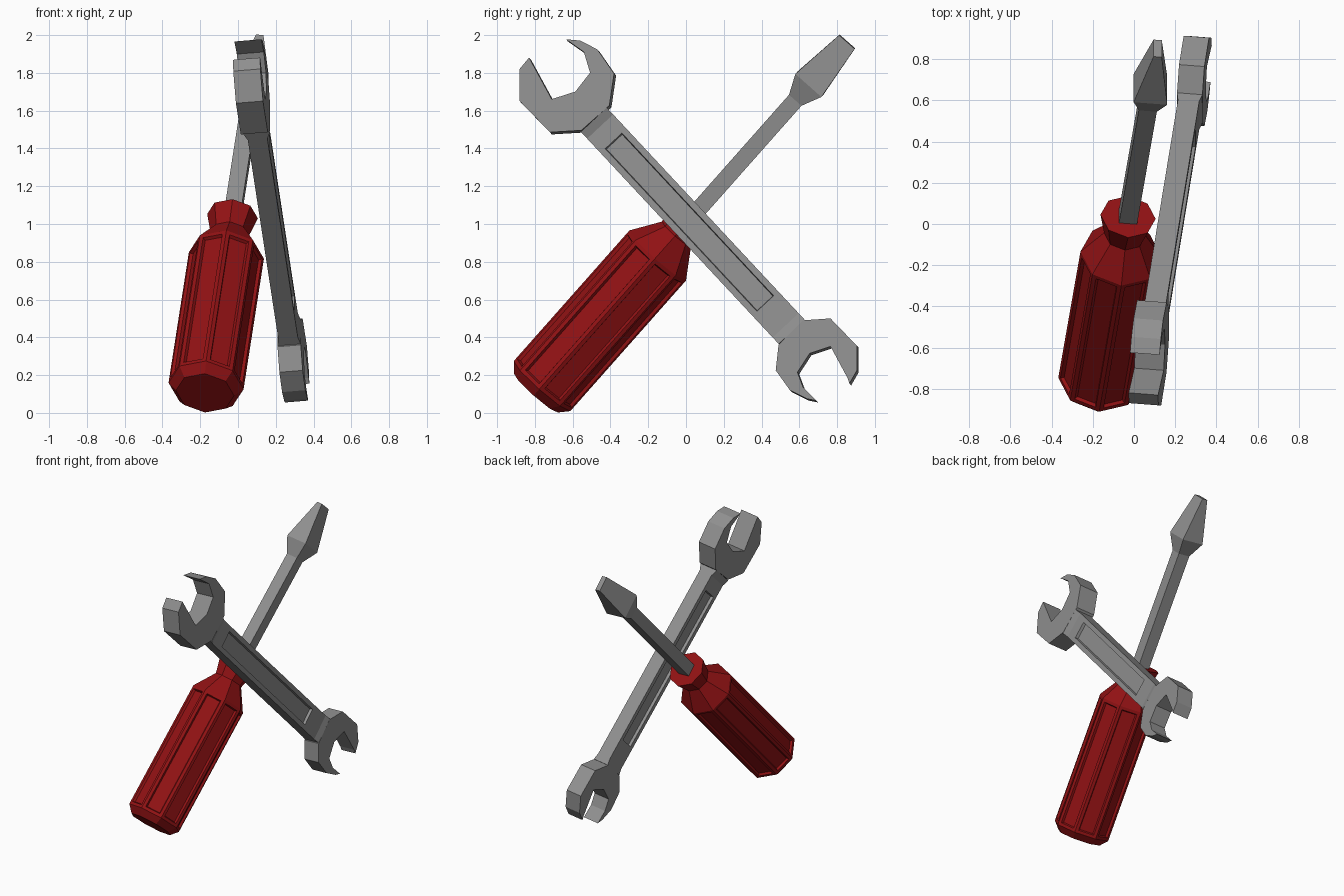
import bpy, bmesh, math
from mathutils import Vector

if "Cube" in bpy.data.objects:
    bpy.data.objects.remove(bpy.data.objects["Cube"])


def material(name, rgb):
    m = bpy.data.materials.new(name)
    m.diffuse_color = (*rgb, 1)
    m.use_nodes = True
    m.node_tree.nodes["Principled BSDF"].inputs["Base Color"].default_value = m.diffuse_color
    return m


STEEL = material("grey steel", (0.28, 0.28, 0.28))
RED = material("red plastic", (0.29, 0.006, 0.007))


def finish(bm, name, mat):
    me = bpy.data.meshes.new(name)
    bm.to_mesh(me)
    bm.free()
    me.materials.append(mat)
    ob = bpy.data.objects.new(name, me)
    bpy.context.collection.objects.link(ob)
    return ob


def loft(rings):
    """Skin a list of equal-length point rings, capped at both ends."""
    bm = bmesh.new()
    vs = [[bm.verts.new(p) for p in r] for r in rings]
    n = len(vs[0])
    spans = []
    for a, b in zip(vs, vs[1:]):
        spans.append([bm.faces.new((a[i], a[(i + 1) % n], b[(i + 1) % n], b[i])) for i in range(n)])
    bm.faces.new(vs[0])
    bm.faces.new(vs[-1])
    bmesh.ops.recalc_face_normals(bm, faces=bm.faces[:])
    bm.normal_update()
    return bm, spans


def recess(bm, faces, margin, slope, depth):
    bmesh.ops.inset_individual(bm, faces=faces, thickness=margin, depth=0)
    bm.normal_update()
    bmesh.ops.inset_individual(bm, faces=faces, thickness=slope, depth=-depth)


# ---------- screwdriver, laid out along its tilted axis ----------
S0 = Vector((-0.175, -0.795, 0.105))
S1 = Vector((0.115, 0.853, 1.965))
D = (S1 - S0).normalized()
U = Vector((1, 0, 0))
U = (U - D * U.dot(D)).normalized()
V = D.cross(U)
LENGTH = (S1 - S0).length


def on_driver(u, v, t):
    return S0 + U * u + V * v + D * t


# octagonal handle with a recessed panel on each side
profile = [(0.155, 0), (0.2, 0.05), (0.2, 0.98), (0.102, 1.13), (0.135, 1.26)]
bm, spans = loft([[on_driver(r * math.cos(k * math.pi / 4), r * math.sin(k * math.pi / 4), t)
                   for k in range(8)] for r, t in profile])
recess(bm, spans[1], 0.03, 0.01, 0.016)
finish(bm, "screwdriver_handle", RED)

# square shaft flaring into the flat blade
shaft = [(0.044, 0.044, 1.2), (0.044, 0.044, 2.09), (0.082, 0.092, 2.2), (0.02, 0.055, LENGTH)]
bm, _ = loft([[on_driver(a * u, b * v, t) for a, b in ((1, 1), (-1, 1), (-1, -1), (1, -1))]
              for u, v, t in shaft])
finish(bm, "screwdriver_blade", STEEL)

# ---------- wrench, laid out in a leaning plane seen from the right ----------
TILT = 0.112
AY, AZ = 0.682, -0.731        # long axis of the wrench in y, z
NORMAL = Vector((1, -TILT * AY, -TILT * AZ)).normalized()


def on_wrench(y, z, h):
    s = y * AY + z * AZ
    shift = TILT * 0.06
    return Vector((0.185 + TILT * (s + 0.695), y + AY * shift, z + AZ * shift)) + NORMAL * h


def jaw(name, outline, half):
    bm, _ = loft([[on_wrench(y, z, h) for y, z in outline] for h in (-half, half)])
    finish(bm, name, STEEL)


jaw("wrench_upper_jaw", [
    (-.83, 1.88), (-.88, 1.82), (-.88, 1.65), (-.72, 1.485), (-.553, 1.495), (-.405, 1.627),
    (-.38, 1.796), (-.468, 1.923), (-.558, 1.97), (-.635, 1.977), (-.54, 1.91), (-.507, 1.80),
    (-.585, 1.70), (-.71, 1.66)], 0.072)
jaw("wrench_lower_jaw", [
    (.62, .49), (.765, .50), (.905, .355), (.905, .225), (.865, .155), (.855, .185),
    (.765, .352), (.655, .315), (.59, .215), (.62, .135), (.69, .065), (.64, .075),
    (.55, .12), (.475, .225), (.49, .36)], 0.062)

# bar: thickens into the jaws, long recess on both flat sides
bar = []
for s, half in ((-1.467, 0.072), (-1.42, 0.052), (-1.349, 0.052), (-0.105, 0.052),
                (0.02, 0.052), (0.068, 0.062)):
    ring = []
    for a, b in ((1, 1), (-1, 1), (-1, -1), (1, -1)):
        n = 0.702 + 0.094 * a
        ring.append(on_wrench(AY * s - AZ * n, AZ * s + AY * n, half * b))
    bar.append(ring)
bm, spans = loft(bar)
recess(bm, [spans[2][0], spans[2][2]], 0.047, 0.006, 0.02)
finish(bm, "wrench_bar", STEEL)
